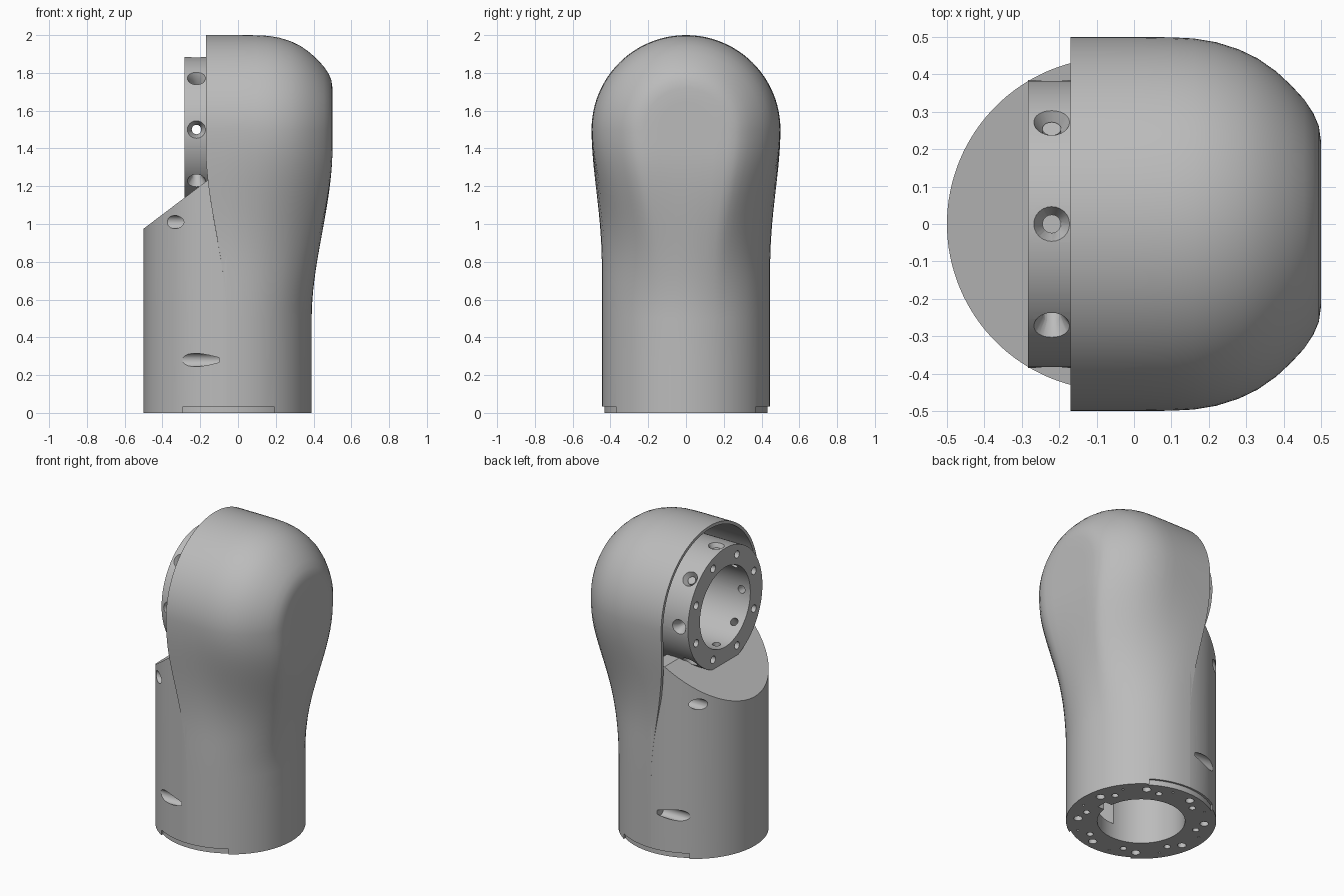
import bpy, bmesh, math
from mathutils import Matrix, Vector

if "Cube" in bpy.data.objects:
    bpy.data.objects.remove(bpy.data.objects["Cube"])

AXIS_X, BASE_R, HEAD_Z = -0.055, 0.445, 1.5
SEAM = -0.06

grey = bpy.data.materials.new("plain grey")
grey.use_nodes = True
grey.diffuse_color = (0.5, 0.5, 0.5, 1)
grey.node_tree.nodes["Principled BSDF"].inputs["Base Color"].default_value = (0.5, 0.5, 0.5, 1)


def make_object(name, bm):
    mesh = bpy.data.meshes.new(name)
    bm.to_mesh(mesh)
    bm.free()
    mesh.materials.append(grey)
    obj = bpy.data.objects.new(name, mesh)
    bpy.context.collection.objects.link(obj)
    return obj


def rods(name, specs):
    """One mesh of disjoint rods: (start, end, start radius, end radius)."""
    bm = bmesh.new()
    for a, b, ra, rb in specs:
        a, b = Vector(a), Vector(b)
        turn = (b - a).to_track_quat('Z', 'Y').to_matrix().to_4x4()
        bmesh.ops.create_cone(bm, cap_ends=True, segments=96 if ra > 0.1 else 24,
                              radius1=ra, radius2=rb, depth=(b - a).length,
                              matrix=Matrix.Translation((a + b) / 2) @ turn)
    return make_object(name, bm)


def boxes(name, specs):
    """One mesh of disjoint boxes: (centre, size)."""
    bm = bmesh.new()
    for centre, size in specs:
        bmesh.ops.create_cube(bm, size=1, matrix=Matrix.Translation(centre) @ Matrix.Diagonal((*size, 1)))
    return make_object(name, bm)


def finish(obj, cutters=()):
    """Apply cuts, remove the cutters and shade."""
    for c in cutters:
        mod = obj.modifiers.new(c.name, 'BOOLEAN')
        mod.operation, mod.solver, mod.object = 'DIFFERENCE', 'EXACT', c
    graph = bpy.context.evaluated_depsgraph_get()
    mesh = bpy.data.meshes.new_from_object(obj.evaluated_get(graph))
    obj.modifiers.clear()
    obj.data = mesh
    for c in cutters:
        bpy.data.objects.remove(c)
    bpy.ops.object.select_all(action='DESELECT')
    obj.select_set(True)
    bpy.context.view_layer.objects.active = obj
    bpy.ops.object.shade_smooth_by_angle(angle=math.radians(32))


def smooth(lo, hi, v):
    t = min(max((v - lo) / (hi - lo), 0), 1)
    return t * t * (3 - 2 * t)


def notches():
    # shallow relief at the foot of the front and back
    return boxes("foot_notch", [((-0.05, s * 0.45, 0), (0.48, 0.3, 0.07)) for s in (1, -1)])


# Cover: a round head that blends down into a half cylinder
profile = [(-0.17, 0.5), (-0.08, 0.5), (0.02, 0.5), (0.1, 0.499), (0.16, 0.496), (0.22, 0.486),
           (0.28, 0.467), (0.33, 0.443), (0.38, 0.408), (0.42, 0.371), (0.455, 0.333),
           (0.48, 0.295), (0.494, 0.262), (0.5, 0.22), (0.5, 0.15), (0.5, 0.07), (0.5, 0)]
lengths = [0]
for p, q in zip(profile, profile[1:]):
    lengths.append(lengths[-1] + math.dist(p, q))
start = math.acos((SEAM - AXIS_X) / BASE_R)
levels = [0, 0.25, 0.5] + [0.5 + 0.05 * k for k in range(1, 20)]

bm = bmesh.new()
strands = []
for (hx, hr), run in zip(profile, lengths):
    ang = start * (1 - run / lengths[-1])
    cx, cy = AXIS_X + BASE_R * math.cos(ang), BASE_R * math.sin(ang)
    side = []
    for z in levels:
        wx = smooth(0.5, 1.4, z)
        wy = smooth(0.7, 1.5, z) ** 1.4
        side.append((cx + (hx - cx) * wx, cy + (hr - cy) * wy, z))
    arc = [(hx, hr * math.cos(a), HEAD_Z + hr * math.sin(a))
           for a in (math.pi * k / 48 for k in range(49))]
    path = side + arc + [(x, -y, z) for x, y, z in reversed(side)]
    strands.append([bm.verts.new(p) for p in path])
for a, b in zip(strands, strands[1:]):
    for k in range(len(a) - 1):
        bm.faces.new((a[k], b[k], b[k + 1], a[k + 1]))
bmesh.ops.remove_doubles(bm, verts=bm.verts, dist=0.0005)
bmesh.ops.recalc_face_normals(bm, faces=bm.faces)
tip = max(bm.faces, key=lambda f: f.calc_center_median().x)
if tip.normal.x < 0:
    bmesh.ops.reverse_faces(bm, faces=bm.faces)
cover = make_object("cover", bm)
shell = cover.modifiers.new("shell", 'SOLIDIFY')
shell.thickness, shell.offset = 0.02, -1
finish(cover, [notches()])

# Body: cylinder with a sloping top, kept on the open side of the seam
bm = bmesh.new()
bmesh.ops.create_cone(bm, cap_ends=True, segments=128, radius1=BASE_R, radius2=BASE_R, depth=1.24,
                      matrix=Matrix.Translation((AXIS_X, 0, 0.62)))
for point, normal in (((-0.5, 0, 0.975), (-0.757, 0, 1)), ((SEAM, 0, 0), (1, 0, 0))):
    cut = bmesh.ops.bisect_plane(bm, geom=bm.verts[:] + bm.edges[:] + bm.faces[:],
                                 plane_co=point, plane_no=normal, clear_outer=True)
    edges = [e for e in cut["geom_cut"] if isinstance(e, bmesh.types.BMEdge)]
    bmesh.ops.holes_fill(bm, edges=edges, sides=0)
bmesh.ops.recalc_face_normals(bm, faces=bm.faces)
body = make_object("body", bm)
side_holes = rods("side_holes", [((-0.6, s * y, z), (end, s * y, z), 0.035, 0.035)
                                 for s in (1, -1) for y, z, end in ((0.345, 1.01, -0.24), (0.41, 0.28, -0.1))])
seat = rods("plate_seat", [((AXIS_X, 0, -0.1), (AXIS_X, 0, 0.1), 0.431, 0.431)])
hollow = rods("hollow", [((AXIS_X, 0, 0.05), (AXIS_X, 0, 0.85), 0.26, 0.26)])
finish(body, [side_holes, seat, hollow, notches()])

# Base plate: drilled ring under the body
plate = rods("base_plate", [((AXIS_X, 0, 0), (AXIS_X, 0, 0.1), 0.432, 0.432)])
bore = rods("plate_bore", [((AXIS_X, 0, -0.1), (AXIS_X, 0, 0.3), 0.26, 0.26)])
drill = []
for k in range(8):
    for shift, dist, r in ((0, 0.375, 0.026), (13, 0.34, 0.02), (24, 0.39, 0.007)):
        a = math.radians(45 * k + shift + 10)
        x, y = AXIS_X + dist * math.cos(a), dist * math.sin(a)
        drill.append(((x, y, -0.05), (x, y, 0.07), r, r))
key = boxes("key_slot", [((AXIS_X + 0.27, 0, 0), (0.07, 0.07, 0.12))])
finish(plate, [bore, rods("plate_holes", drill), key])

# Flange: ring on the side of the head with radial and face holes
flange = rods("flange", [((-0.283, 0, HEAD_Z), (0.04, 0, HEAD_Z), 0.385, 0.385)])
opening = rods("opening", [((-0.4, 0, HEAD_Z), (0.1, 0, HEAD_Z), 0.26, 0.26)])
sinks, shafts, face_holes = [], [], []
for k in range(8):
    a = math.radians(45 * k)
    out = Vector((0, math.cos(a), math.sin(a)))
    hub = Vector((-0.22, 0, HEAD_Z))
    sinks.append((hub + out * 0.34, hub + out * 0.4, 0.024, 0.056))
    shafts.append((hub + out * 0.22, hub + out * 0.36, 0.025, 0.025))
    a += math.radians(22.5)
    p = Vector((0, 0.322 * math.cos(a), HEAD_Z + 0.322 * math.sin(a)))
    face_holes.append((p + Vector((-0.35, 0, 0)), p + Vector((-0.15, 0, 0)), 0.024, 0.024))
finish(flange, [opening, rods("sinks", sinks), rods("shafts", shafts), rods("face_holes", face_holes)])
